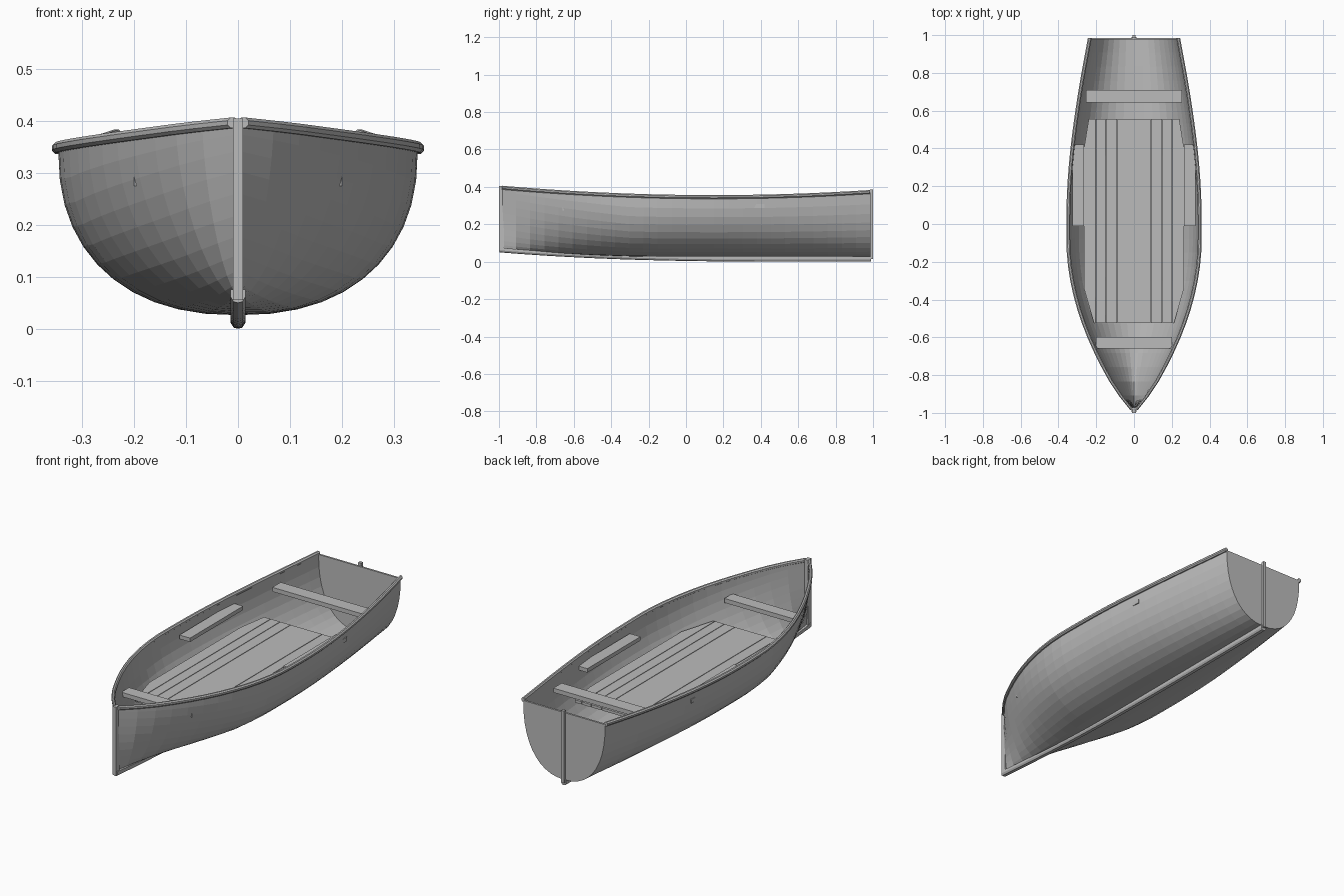
import bpy, bmesh, math

if "Cube" in bpy.data.objects:
    bpy.data.objects.remove(bpy.data.objects["Cube"])

grey = bpy.data.materials.new("painted grey")
grey.diffuse_color = (0.5, 0.5, 0.5, 1)
grey.use_nodes = True
grey.node_tree.nodes["Principled BSDF"].inputs["Base Color"].default_value = grey.diffuse_color

# hull lines: (y, half beam at the sheer)
BEAM = [(-0.985, 0.008), (-0.9, 0.075), (-0.8, 0.138), (-0.6, 0.235), (-0.4, 0.303), (-0.2, 0.34),
        (0.0, 0.346), (0.2, 0.341), (0.42, 0.322), (0.7, 0.283), (0.985, 0.232)]


def beam(y):
    """Smooth half beam through the table (cubic Hermite)."""
    i = max(k for k in range(len(BEAM) - 1) if BEAM[k][0] <= y + 1e-6)

    def slope(k):
        a, b = BEAM[max(k - 1, 0)], BEAM[min(k + 1, len(BEAM) - 1)]
        return (b[1] - a[1]) / (b[0] - a[0])
    (y0, b0), (y1, b1) = BEAM[i], BEAM[i + 1]
    h = y1 - y0
    t = (y - y0) / h
    return ((2*t**3 - 3*t*t + 1) * b0 + (t**3 - 2*t*t + t) * h * slope(i)
            + (3*t*t - 2*t**3) * b1 + (t**3 - t*t) * h * slope(i + 1))


def sheer(y):
    return 0.343 + 0.039 * (y - 0.15) ** 2


def bottom(y):
    return 0.026 + 0.045 * max(0, (-0.1 - y) / 0.89) ** 2


def section(y, steps=11, inset=0.0):
    """Full hull section from port sheer, under the keel, to starboard sheer."""
    n = 2.3 - 0.9 * min(1, max(0, (-0.3 - y) / 0.68))
    b, z0, z1 = beam(y) - inset, bottom(y) + inset, sheer(y)
    half = []
    for i in range(steps + 1):
        a = math.pi / 2 * i / steps
        half.append((b * math.sin(a) ** (2 / n), y, z1 - (z1 - z0) * math.cos(a) ** (2 / n)))
    return [(-x, y, z) for x, y, z in half[:0:-1]] + half


def make(name, bm):
    bmesh.ops.recalc_face_normals(bm, faces=bm.faces)
    me = bpy.data.meshes.new(name)
    bm.to_mesh(me)
    bm.free()
    me.materials.append(grey)
    ob = bpy.data.objects.new(name, me)
    bpy.context.collection.objects.link(ob)
    return ob


def loft(name, rings, closed=True):
    """Skin a row of matching rings; closed rings get end caps."""
    bm = bmesh.new()
    vs = [[bm.verts.new(p) for p in r] for r in rings]
    n = len(rings[0])
    for a, b in zip(vs, vs[1:]):
        for i in range(n if closed else n - 1):
            j = (i + 1) % n
            bm.faces.new((a[i], a[j], b[j], b[i]))
    if closed:
        bm.faces.new(vs[0])
        bm.faces.new(vs[-1])
    return make(name, bm)


def slab(name, outline, z0, z1):
    return loft(name, [[(x, y, z) for x, y in outline] for z in (z0, z1)])


def plank(name, x0, x1, y0, y1, z0, z1):
    return slab(name, [(x0, y0), (x1, y0), (x1, y1), (x0, y1)], z0, z1)


def oval(x, y, z, rx, rz, n=8):
    return [(x + rx * math.cos(2 * math.pi * (i + 0.5) / n), y,
             z + rz * math.sin(2 * math.pi * (i + 0.5) / n)) for i in range(n)]


STATIONS = [-0.985 + 1.97 * i / 26 for i in range(27)]

# hull skin: outer shell, inner shell and the closing edge in one loop per station
loft("hull", [section(y) + section(y, inset=min(0.007, beam(y) * 0.6))[::-1] for y in STATIONS])

# transom closing the stern
loft("transom", [[(x, y, z) for x, _, z in section(0.985)] for y in (0.976, 0.986)])

# rounded rubbing rail along each sheer
for side, label in ((-1, "port"), (1, "starboard")):
    loft("rail_" + label, [oval(side * (beam(y) + 0.002), y, sheer(y) + 0.003, 0.011, 0.011)
                           for y in STATIONS])

# stem post at the bow and post on the transom
plank("stem_post", -0.01, 0.01, -1.0, -0.972, 0.055, 0.405)
plank("stern_post", -0.008, 0.008, 0.984, 1.0, 0.015, 0.385)

# round-bottomed keel rising towards the bow
keel = []
for i in range(17):
    y = -0.996 + 1.986 * i / 16
    zt, zb = bottom(y) + 0.004, 0.05 * max(0, (0.6 - y) / 1.6) ** 2.6
    r = 0.014
    keel.append([(-r, y, zt), (-r, y, zb + 0.011), (-r * 0.6, y, zb + 0.002), (0, y, zb),
                 (r * 0.6, y, zb + 0.002), (r, y, zb + 0.011), (r, y, zt)])
loft("keel", keel)

# floor boards: wide centre board, narrow boards, and shaped outer boards
FZ = (0.193, 0.207)
plank("floor_board_centre", -0.088, 0.088, -0.525, 0.555, *FZ)
for side, label in ((-1, "port"), (1, "starboard")):
    for k, (a, b) in enumerate(((0.091, 0.147), (0.150, 0.201))):
        plank(f"floor_board_{label}_{k + 1}", side * a, side * b, -0.525, 0.555, *FZ)
    slab("floor_board_outer_" + label,
         [(side * x, y) for x, y in ((0.204, -0.525), (0.212, -0.525), (0.265, -0.34),
                                     (0.265, 0.4), (0.24, 0.555), (0.204, 0.555))], *FZ)
    # side bench, its aft outer corner let through the planking
    plank("side_bench_" + label, side * 0.265, side * 0.325, -0.01, 0.42, 0.288, 0.308)

# thwarts across the bow and stern
plank("bow_thwart", -0.2, 0.2, -0.66, -0.597, 0.275, 0.297)
plank("stern_thwart", -0.255, 0.255, 0.642, 0.71, 0.3, 0.322)
